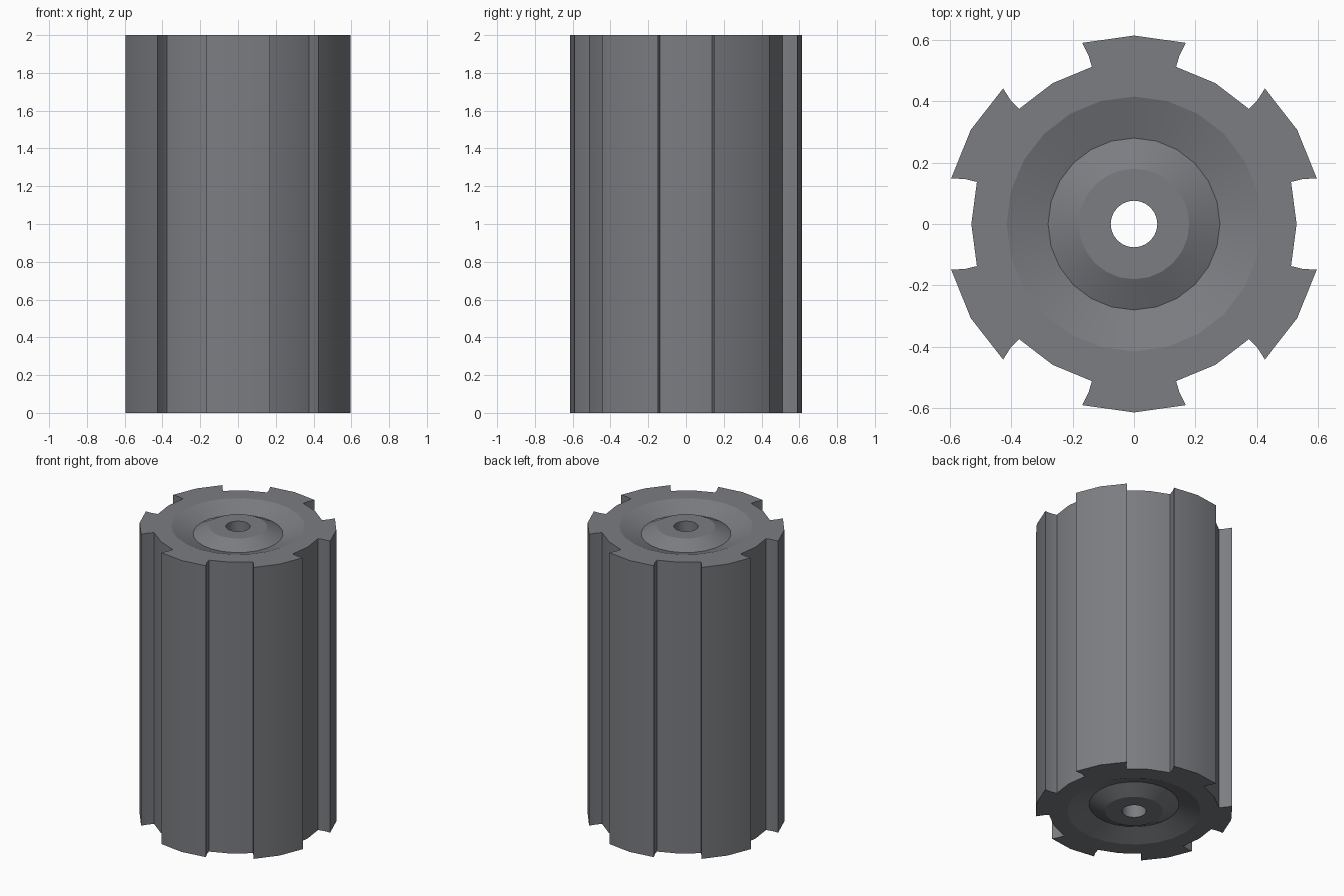
import bpy
import bmesh
from math import radians, sin, cos

cube = bpy.data.objects.get("Cube")
if cube:
    bpy.data.objects.remove(cube, do_unlink=True)

HEIGHT = 2.0
GROOVE_DEPTH = 0.05
TEETH = 6

# One material for the whole part
grey = bpy.data.materials.new("steel_grey")
grey.use_nodes = True
colour = (0.2, 0.205, 0.22, 1)
grey.diffuse_color = colour
grey.node_tree.nodes["Principled BSDF"].inputs["Base Color"].default_value = colour

# Outline of one tooth and slot (angle, radius), split at every 15 degree spoke
tooth_spans = [
    [(-15, 0.53), (-15.1, 0.57), (-16, 0.614)],
    [(0, 0.614), (16, 0.614), (15.1, 0.57)],
    [(15, 0.53)],
    [(30, 0.53)],
]
# End face, from the rim inward: (radius, depth below the end)
end_rings = [(0.415, 0), (0.28, GROOVE_DEPTH), (0.18, 0), (0.076, 0)]

bm = bmesh.new()


def point(angle, radius, z):
    a = radians(angle)
    return bm.verts.new((radius * cos(a), radius * sin(a), z))


def bridge(ring_a, ring_b):
    n = len(ring_a)
    for i in range(n):
        j = (i + 1) % n
        bm.faces.new((ring_a[i], ring_a[j], ring_b[j], ring_b[i]))


def make_end(z, inward):
    """Toothed end face with a V groove; returns its outline and bore ring."""
    spans = [[point(30 + 60 * t + a, r, z) for a, r in span]
             for t in range(TEETH) for span in tooth_spans]
    n = len(spans)
    rings = [[point(15 + 15 * i, r, z + inward * d) for i in range(n)]
             for r, d in end_rings]
    for i in range(n):
        j = (i + 1) % n
        bm.faces.new(spans[i] + [spans[j][0], rings[0][j], rings[0][i]])
    for a, b in zip(rings, rings[1:]):
        bridge(a, b)
    return [v for span in spans for v in span], rings[-1]


# Two ends, joined by the toothed wall and the central bore
bottom_outline, bottom_bore = make_end(0, 1)
top_outline, top_bore = make_end(HEIGHT, -1)
bridge(bottom_outline, top_outline)
bridge(bottom_bore, top_bore)
bmesh.ops.recalc_face_normals(bm, faces=bm.faces)

mesh = bpy.data.meshes.new("toothed_cylinder")
bm.to_mesh(mesh)
bm.free()
mesh.materials.append(grey)
cylinder = bpy.data.objects.new("toothed_cylinder", mesh)
bpy.context.collection.objects.link(cylinder)

# Smooth the facets, keep groove and tooth edges crisp
bpy.ops.object.select_all(action="DESELECT")
cylinder.select_set(True)
bpy.context.view_layer.objects.active = cylinder
bpy.ops.object.shade_smooth_by_angle(angle=radians(18))
